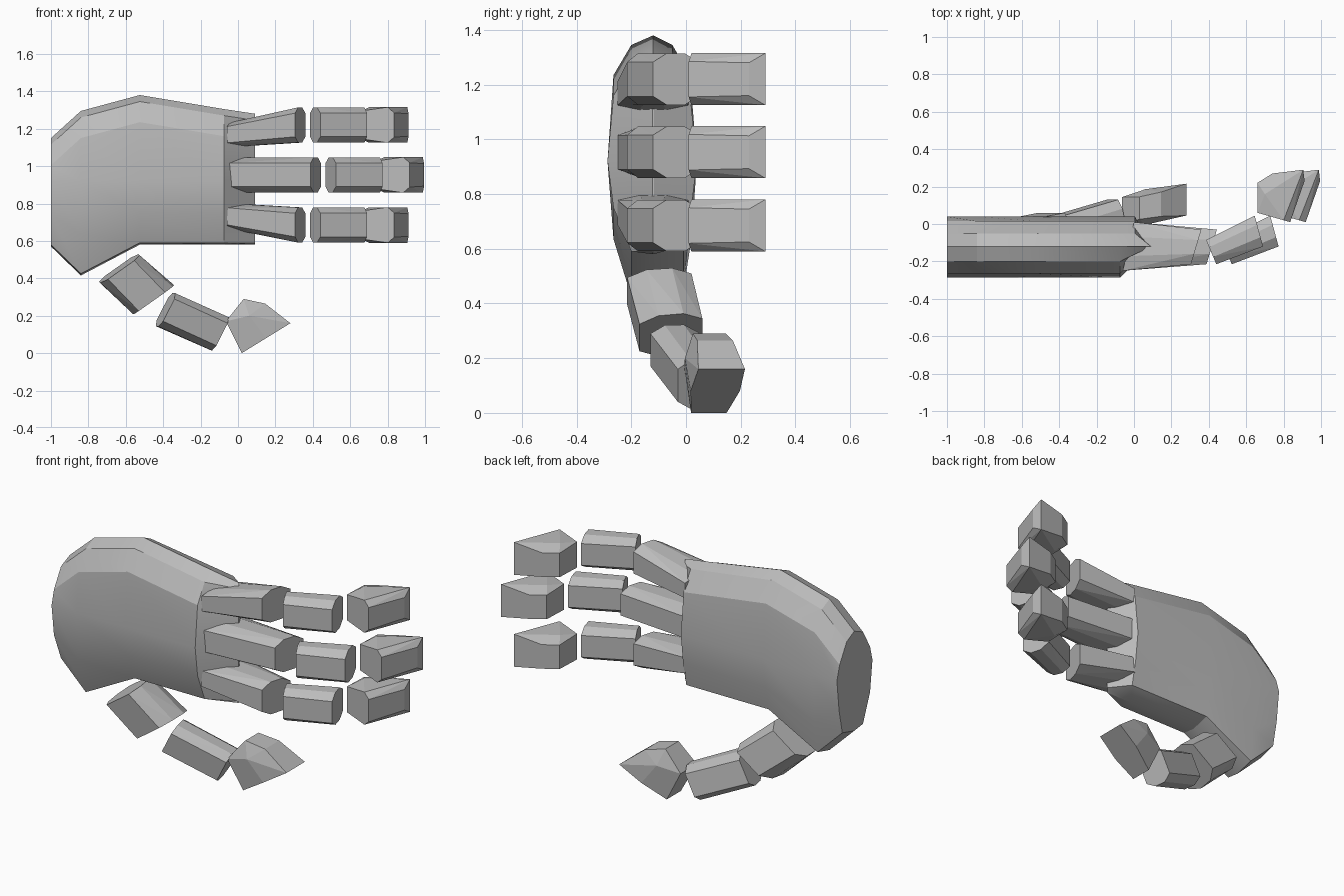
import bpy, bmesh, math
from mathutils import Vector

if "Cube" in bpy.data.objects:
    bpy.data.objects.remove(bpy.data.objects["Cube"])

grey = bpy.data.materials.new("plain grey")
grey.diffuse_color = (0.5, 0.5, 0.5, 1)
grey.use_nodes = True
grey.node_tree.nodes["Principled BSDF"].inputs["Base Color"].default_value = grey.diffuse_color


def finish(name, bm, smooth=None):
    bmesh.ops.recalc_face_normals(bm, faces=bm.faces)
    me = bpy.data.meshes.new(name)
    bm.to_mesh(me)
    bm.free()
    me.materials.append(grey)
    ob = bpy.data.objects.new(name, me)
    bpy.context.collection.objects.link(ob)
    if smooth:
        bpy.ops.object.select_all(action='DESELECT')
        ob.select_set(True)
        bpy.context.view_layer.objects.active = ob
        bpy.ops.object.shade_smooth_by_angle(angle=math.radians(smooth))
    return ob


def hull(name, points):
    """Faceted block wrapped around a few points."""
    bm = bmesh.new()
    for p in points:
        bm.verts.new(p)
    bmesh.ops.convex_hull(bm, input=bm.verts)
    bmesh.ops.delete(bm, geom=[v for v in bm.verts if not v.link_faces], context='VERTS')
    bmesh.ops.dissolve_limit(bm, angle_limit=math.radians(4), verts=bm.verts, edges=bm.edges)
    return finish(name, bm)


def ring(front, back, width):
    """Chamfered cross-section between a front and a back point."""
    front, back, width = Vector(front), Vector(back), Vector(width)
    return [front.lerp(back, t) + width * k * s
            for t, k in ((0, 0.67), (0.3, 1), (0.7, 1), (1, 0.67)) for s in (-1, 1)]


# Palm: cross-sections lofted along x (x, top z, bottom z)
sections = [(-1.0, 1.15, 0.57), (-0.84, 1.295, 0.415), (-0.525, 1.38, 0.58),
            (-0.075, 1.305, 0.58), (0.09, 1.28, 0.58)]
bm = bmesh.new()
rings = []
for i, (x, zt, zb) in enumerate(sections):
    low = 0.17 if i != 1 else 0.22
    prof = [(-0.12, zt), (-0.20, zt - 0.035), (-0.265, zt - 0.145), (-0.287, 0.92),
            (-0.265, zb + low), (-0.20, zb + 0.01), (-0.12, zb), (-0.01, zb + 0.03),
            (0.02, zb + low), (0.04, 0.92), (0.015, zt - 0.145), (-0.05, zt - 0.035)]
    loop = []
    for y, z in prof:
        px = x
        if i == 3 and y > -0.1:      # the back reaches further towards the fingers
            px = x + 0.08
        if i == 4:                   # knuckle end closes to a vertical ridge
            y = -0.12 + (y + 0.12) * 0.02
            z = 0.58 + (z - zb) * 0.70 / (zt - zb)
        loop.append(bm.verts.new((px, y, z)))
    rings.append(loop)
n = len(rings[0])
for a, b in zip(rings, rings[1:]):
    for k in range(n):
        bm.faces.new((a[k], a[(k + 1) % n], b[(k + 1) % n], b[k]))
bm.faces.new(rings[0])
bm.faces.new(rings[-1])
finish("palm", bm, 24)

# Three fingers: name, z at tip, z at knuckle, knuckle half width, x offset
tip = [(0.66, 0.06, 0.075), (0.80, 0.02, 0.095), (0.835, 0.01, 0.065), (0.912, 0.23, 0.06),
       (0.905, 0.29, 0.095), (0.74, 0.27, 0.07), (0.66, 0.22, 0.07), (0.70, 0.16, 0.095)]
for name, z, zk, hk, dx in (("upper", 1.22, 1.168, 0.065, 0), ("middle", 0.953, 0.953, 0.093, 0.083),
                            ("lower", 0.685, 0.732, 0.068, 0)):
    w = (0, 0, 0.094)
    hull(name + "_finger_base",
         ring((-0.06, -0.25, zk), (0.0, 0.01, zk), (0, 0, hk))
         + ring((0.305 + dx, -0.215, z), (0.36 + dx, -0.03, z), w))
    hull(name + "_finger_middle",
         ring((0.44 + dx, -0.215, z), (0.385 + dx, -0.085, z), w)
         + ring((0.69 + dx, -0.12, z), (0.645 + dx, 0.045, z), w))
    hull(name + "_finger_tip",
         [(x + dx, y, z + s * h) for x, y, h in tip for s in (-1, 1)])

# Thumb: two chamfered segments and a wedge-shaped tip
w = (0.105, 0, 0.074)
hull("thumb_base", ring((-0.625, -0.215, 0.445), (-0.645, 0.02, 0.46), w)
     + ring((-0.46, -0.17, 0.275), (-0.44, 0.06, 0.295), w))
w = (0.045, 0, 0.089)
hull("thumb_middle", ring((-0.37, -0.13, 0.23), (-0.405, 0.045, 0.235), w)
     + ring((-0.085, -0.03, 0.10), (-0.115, 0.13, 0.11), w))
wedge = [(-0.065, 0.17, 0.075), (0.02, 0.0, 0.065), (0.15, 0.08, 0.09), (0.28, 0.16, 0.085),
         (0.145, 0.265, 0.065), (0.03, 0.29, 0.06), (0.06, 0.20, 0.095)]
hull("thumb_tip", [(x, 0.08 + 0.18 * x + s * h, z) for x, z, h in wedge for s in (-1, 1)])
